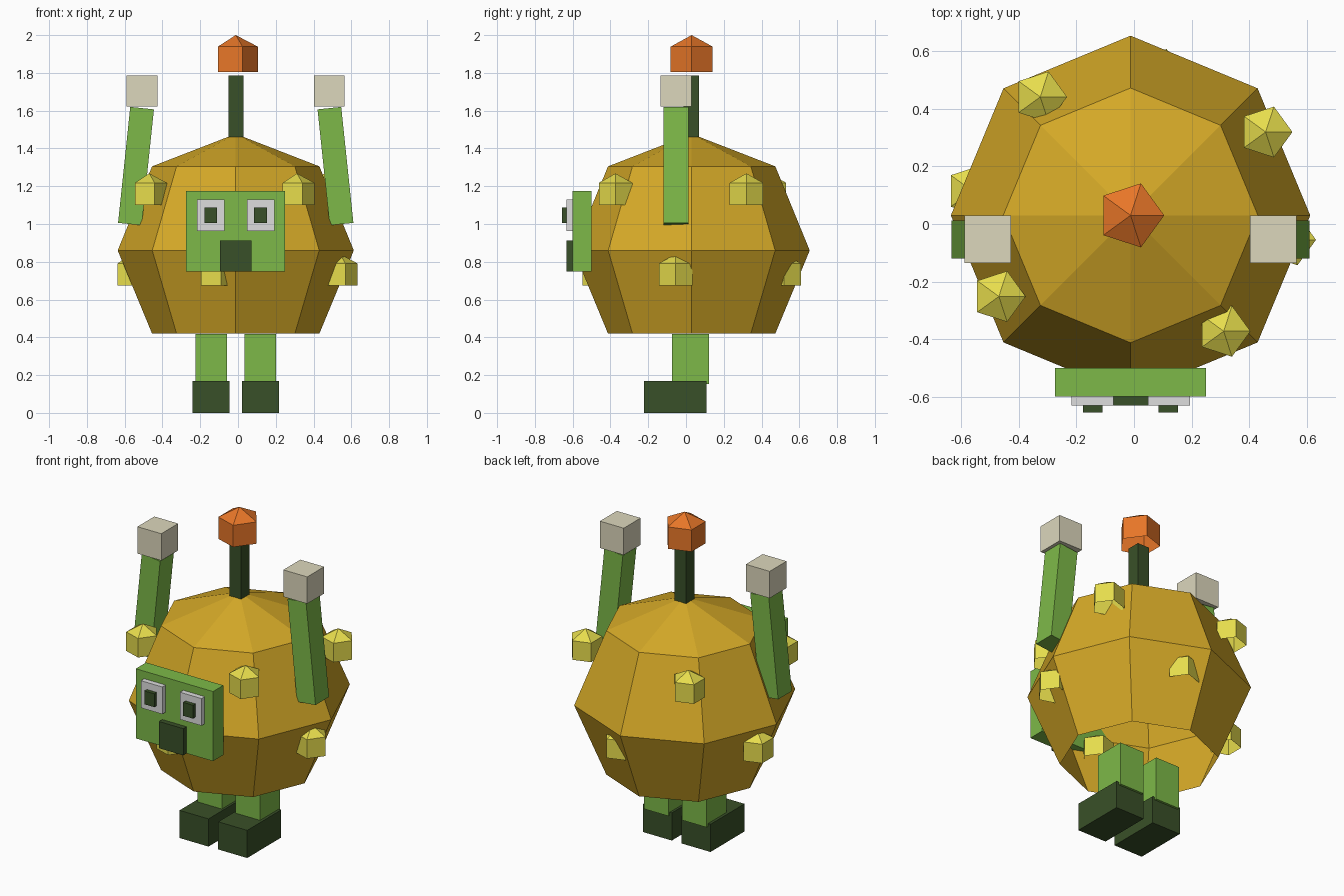
import bpy, bmesh
from math import cos, sin, tau, radians
from mathutils import Matrix

cube = bpy.data.objects.get("Cube")
if cube:
    bpy.data.objects.remove(cube, do_unlink=True)


def material(name, rgb):
    linear = [((c / 255 + 0.055) / 1.055) ** 2.4 for c in rgb] + [1]
    mat = bpy.data.materials.new(name)
    mat.use_nodes = True
    mat.diffuse_color = linear
    mat.node_tree.nodes["Principled BSDF"].inputs["Base Color"].default_value = linear
    return mat


gold = material("gold", (213, 169, 39))
green = material("green", (125, 185, 72))
dark = material("dark green", (57, 80, 40))
cream = material("cream", (220, 215, 188))
white = material("eye white", (222, 222, 222))
yellow = material("yellow", (230, 220, 76))
orange = material("orange", (231, 118, 40))


def finish(name, bm, mat):
    bmesh.ops.recalc_face_normals(bm, faces=bm.faces)
    mesh = bpy.data.meshes.new(name)
    bm.to_mesh(mesh)
    bm.free()
    mesh.materials.append(mat)
    obj = bpy.data.objects.new(name, mesh)
    bpy.context.collection.objects.link(obj)
    return obj


def box(name, mat, xs, ys, zs, tilt=0):
    """Box between limits, optionally tilted around the y axis."""
    spans = (xs, ys, zs)
    bm = bmesh.new()
    bmesh.ops.create_cube(bm, size=1)
    bmesh.ops.scale(bm, vec=[b - a for a, b in spans], verts=bm.verts)
    obj = finish(name, bm, mat)
    obj.location = [(a + b) / 2 for a, b in spans]
    obj.rotation_euler.y = tilt
    return obj


def dome(name, mat, sides, centre, rings, apex):
    """Faceted ball with a pointed top and an open underside."""
    bm = bmesh.new()
    loops = [[bm.verts.new((r * cos(tau * i / sides), r * sin(tau * i / sides), z))
              for i in range(sides)] for r, z in rings]
    tip = bm.verts.new((0, 0, apex))
    for i in range(sides):
        j = (i + 1) % sides
        for low, high in zip(loops, loops[1:]):
            bm.faces.new((low[i], low[j], high[j], high[i]))
        bm.faces.new((loops[-1][i], loops[-1][j], tip))
    bmesh.ops.translate(bm, vec=centre, verts=bm.verts)
    # Open shells keep outward normals from their winding
    mesh = bpy.data.meshes.new(name)
    bm.to_mesh(mesh)
    bm.free()
    mesh.materials.append(mat)
    obj = bpy.data.objects.new(name, mesh)
    bpy.context.collection.objects.link(obj)
    return obj


MID = -0.012  # x of the mirror plane

# Body, stalk and berry
dome("body", gold, 8, (MID, 0.03, 0.86),
     [(0.443, -0.44), (0.625, 0), (0.443, 0.445)], 0.617)
box("stalk", dark, (-0.05, 0.03), (-0.012, 0.07), (1.46, 1.787))
dome("berry", orange, 5, (MID, 0.03, 1.872), [(0.117, -0.067), (0.117, 0.067)], 0.128)

# Studs in two staggered rows
upper = [(0.458, 0.32), (-0.326, 0.442), (-0.47, -0.252), (0.312, -0.373)]
lower = [(0.54, -0.055), (0.085, 0.52), (-0.562, 0.115), (-0.12, -0.46)]
for row, spots, z in (("upper", upper, 1.16), ("lower", lower, 0.733)):
    for n, (x, y) in enumerate(spots):
        dome(f"{row}_stud_{n + 1}", yellow, 5, (x, y, z),
             [(0.093, -0.059), (0.093, 0.058)], 0.108)

# Face plate and mouth
box("face_plate", green, (-0.275, 0.25), (-0.6, -0.5), (0.748, 1.176))
box("mouth", dark, (-0.095, 0.071), (-0.632, -0.59), (0.748, 0.912))

# Paired parts, laid out by distance from the mirror plane
for side, s in (("left", 1), ("right", -1)):
    def pair(name, mat, near, far, ys, zs, tilt=0):
        xs = sorted((MID + s * near, MID + s * far))
        box(f"{side}_{name}", mat, xs, ys, zs, s * tilt)

    pair("eye", white, 0.06, 0.206, (-0.632, -0.59), (0.963, 1.13))
    pair("pupil", dark, 0.098, 0.165, (-0.656, -0.6), (1.005, 1.087))
    pair("leg", green, 0.047, 0.213, (-0.073, 0.122), (0.152, 0.418))
    pair("foot", dark, 0.033, 0.23, (-0.222, 0.108), (0, 0.17))
    pair("arm", green, 0.465, 0.591, (-0.12, 0.012), (0.998, 1.615), radians(-6))
    pair("hand", cream, 0.415, 0.577, (-0.135, 0.029), (1.622, 1.787))
